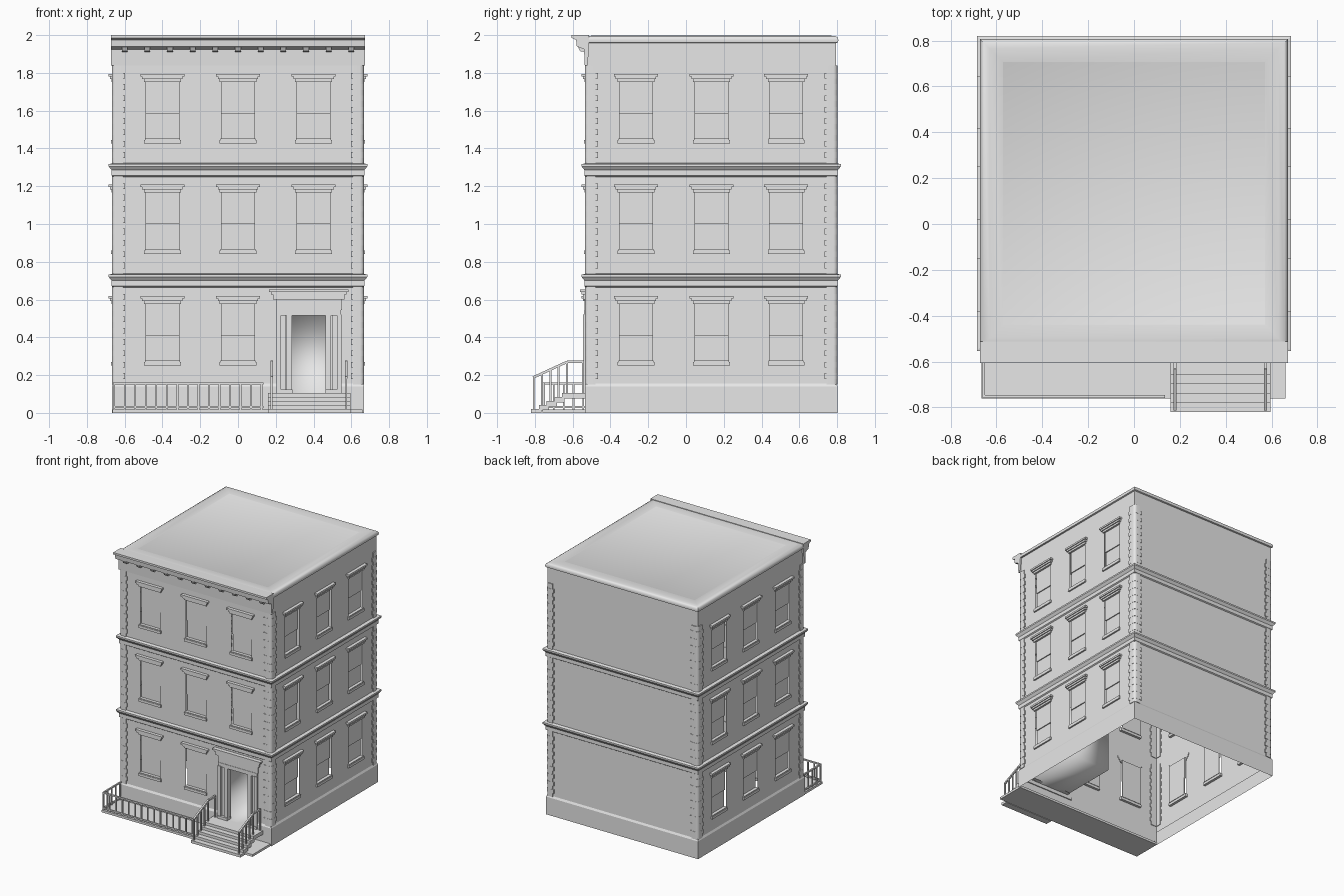
import bpy, bmesh, math
from mathutils import Vector

if "Cube" in bpy.data.objects:
    bpy.data.objects.remove(bpy.data.objects["Cube"])

stone = bpy.data.materials.new("grey_stone")
stone.diffuse_color = (0.8, 0.8, 0.8, 1)
stone.use_nodes = True
stone.node_tree.nodes["Principled BSDF"].inputs["Base Color"].default_value = stone.diffuse_color

X, YF, YB = 0.66, -0.528, 0.795          # wall planes


def finish(name, bm, smooth=None, recalc=True):
    if recalc:
        bmesh.ops.recalc_face_normals(bm, faces=bm.faces)
    me = bpy.data.meshes.new(name)
    bm.to_mesh(me)
    bm.free()
    me.materials.append(stone)
    ob = bpy.data.objects.new(name, me)
    bpy.context.collection.objects.link(ob)
    if smooth:
        bpy.ops.object.select_all(action='DESELECT')
        ob.select_set(True)
        bpy.context.view_layer.objects.active = ob
        bpy.ops.object.shade_smooth_by_angle(angle=math.radians(smooth))
    return ob


def prism(bm, bottom, top):
    a = [bm.verts.new(p) for p in bottom]
    b = [bm.verts.new(p) for p in top]
    n = len(a)
    for i in range(n):
        bm.faces.new((a[i], a[(i + 1) % n], b[(i + 1) % n], b[i]))
    bm.faces.new(a[::-1])
    bm.faces.new(b)


def box(bm, x0, x1, y0, y1, z0, z1):
    q = [(x0, y0), (x1, y0), (x1, y1), (x0, y1)]
    prism(bm, [(*p, z0) for p in q], [(*p, z1) for p in q])


def bar(bm, p, q, t):
    """square bar between two points"""
    p, q = Vector(p), Vector(q)
    d = (q - p).normalized()
    side = Vector((1, 0, 0)) if abs(d.x) < 0.9 else Vector((0, 1, 0))
    up = d.cross(side)
    c = [(side * a + up * b) * t / 2 for a, b in ((-1, -1), (1, -1), (1, 1), (-1, 1))]
    prism(bm, [p + v for v in c], [q + v for v in c])


def ring(profile, cap=False):
    """sweep (offset, z) points round the building outline"""
    bm = bmesh.new()
    loops = []
    for o, z in profile:
        loops.append([bm.verts.new(p) for p in (
            (-X - o, YF - o, z), (X + o, YF - o, z), (X + o, YB + o, z), (-X - o, YB + o, z))])
    for a, b in zip(loops, loops[1:]):
        for i in range(4):
            bm.faces.new((a[i], a[(i + 1) % 4], b[(i + 1) % 4], b[i]))
    if cap:
        bm.faces.new(loops[-1])
    return bm


def slice_at(bm, axis, values):
    n = Vector([float(i == axis) for i in range(3)])
    for v in values:
        bmesh.ops.bisect_plane(bm, geom=bm.verts[:] + bm.edges[:] + bm.faces[:],
                               plane_co=n * v, plane_no=n)


def cut_door(c):
    return c.y < YF + 0.01 and DX0 < c.x < DX1 and DZ0 < c.z < DZ1


DX0, DX1, DZ0, DZ1 = 0.205, 0.545, 0.105, 0.53   # entry opening
SILLS = (0.27, 0.86, 1.445)
HW, WH = 0.087, 0.315                            # window half width, height
FRONT, SIDE = (-0.4, 0.0, 0.4), (-0.265, 0.135, 0.53)

# Outer walls: open-bottomed shell with window and door openings
bm = ring([(0, 0.10), (0, 1.97)])
slice_at(bm, 0, [c + s * HW for c in FRONT for s in (-1, 1)] + [DX0, DX1])
slice_at(bm, 1, [c + s * HW for c in SIDE for s in (-1, 1)])
slice_at(bm, 2, [s + h for s in SILLS for h in (0, WH)] + [DZ0, DZ1])


def in_hole(c):
    for i, s in enumerate(SILLS):
        if s < c.z < s + WH:
            if c.y < YF + 0.01:
                if any(abs(c.x - u) < HW for u in (FRONT[:2] if i == 0 else FRONT)):
                    return True
            elif abs(c.x) > X - 0.01 and any(abs(c.y - u) < HW for u in SIDE):
                return True
    return cut_door(c)


bmesh.ops.delete(bm, geom=[f for f in bm.faces if in_hole(f.calc_center_median())], context='FACES')
finish("walls", bm, recalc=False)

# Plinth, broken at the entry
bm = ring([(0.008, 0), (0.008, 0.14), (0, 0.155)])
slice_at(bm, 0, [DX0, DX1])
slice_at(bm, 2, [DZ0])
bmesh.ops.delete(bm, geom=[f for f in bm.faces if cut_door(f.calc_center_median() + Vector((0, 0.009, 0)))],
                 context='FACES')
finish("plinth", bm, recalc=False)

# Storey bands and roof
for name, z in (("lower_band", 0.665), ("upper_band", 1.25)):
    finish(name, ring([(0, z), (0.009, z + 0.006), (0.009, z + 0.035), (0.015, z + 0.042),
                       (0.025, z + 0.055), (0.025, z + 0.067), (0, z + 0.072)]), recalc=False)
finish("roof", ring([(0, 1.958), (0.01, 1.962), (0.012, 1.975), (0.007, 1.988), (-0.005, 1.995),
                     (-0.03, 1.997), (-0.088, 1.993), (-0.09, 1.992)], True), 40, recalc=False)

# Front cornice and brackets
bm = bmesh.new()
prof = [(-0.52, 1.84), (-0.536, 1.84), (-0.54, 1.925), (-0.578, 1.94), (-0.582, 1.975),
        (-0.605, 1.985), (-0.605, 2.0), (-0.513, 2.0), (-0.513, 1.96)]
prism(bm, [(-0.672, *p) for p in prof], [(0.672, *p) for p in prof])
finish("cornice", bm)
bm = bmesh.new()
for i in range(11):
    x = -0.6 + 0.12 * i
    prism(bm, [(x - 0.015, y, z) for y, z in ((-0.53, 1.91), (-0.56, 1.915), (-0.575, 1.942), (-0.53, 1.942))],
          [(x + 0.015, y, z) for y, z in ((-0.53, 1.91), (-0.56, 1.915), (-0.575, 1.942), (-0.53, 1.942))])
finish("cornice_brackets", bm)

# Rounded quoins on the four corners
bm = bmesh.new()


def corner(sx, sy, w, z0, z1, e):
    cx, cy, r = sx * (X + e), (YB + e if sy > 0 else YF - e), 0.022
    pts = [(cx - sx * w, cy)]
    for k in range(6):
        a = math.pi / 2 * k / 5
        pts.append((cx - sx * r * (1 - math.sin(a)), cy - sy * r * (1 - math.cos(a))))
    pts += [(cx, cy - sy * w), (cx - sx * 0.012, cy - sy * w), (cx - sx * 0.012, cy - sy * 0.012),
            (cx - sx * w, cy - sy * 0.012)]
    prism(bm, [(*p, z0) for p in pts], [(*p, z1) for p in pts])


for sx in (-1, 1):
    for sy in (-1, 1):
        for z0 in (0.15, 0.735, 1.32):
            corner(sx, sy, 0.057, z0, z0 + 0.52, 0.007)
            for k in range(8):
                corner(sx, sy, 0.069, z0 + 0.03 + 0.06 * k, z0 + 0.06 + 0.06 * k, 0.008)
finish("quoins", bm, 40)

# Windows: local axes are along the wall, outwards, up
places = [("front", u, i) for i in range(3) for u in (FRONT[:2] if i == 0 else FRONT)]
places += [(s, u, i) for s in ("left", "right") for i in range(3) for u in SIDE]
sashes, trims = bmesh.new(), bmesh.new()
for side, u, i in places:
    s = SILLS[i]

    def wbox(bm, hw, d0, d1, z0, z1):
        if side == "front":
            box(bm, u - hw, u + hw, YF - d1, YF - d0, s + z0, s + z1)
        else:
            k = 1 if side == "right" else -1
            a, b = sorted((k * (X + d0), k * (X + d1)))
            box(bm, a, b, u - hw, u + hw, s + z0, s + z1)

    wbox(sashes, HW, -0.020, -0.008, 0.14, WH)       # upper sash
    wbox(sashes, HW, -0.024, -0.016, 0, 0.14)        # lower sash
    wbox(sashes, HW, -0.016, -0.008, 0.14, 0.148)    # meeting rail
    wbox(trims, 0.097, -0.02, 0.012, -0.02, 0)       # sill
    wbox(trims, 0.092, -0.02, 0.008, 0, 0.007)
    wbox(trims, 0.097, -0.005, 0.010, 0.307, 0.322)  # stepped hood
    wbox(trims, 0.107, -0.005, 0.018, 0.322, 0.336)
    wbox(trims, 0.116, -0.005, 0.025, 0.336, 0.350)
finish("window_sashes", sashes)
finish("window_trims", trims)

# Vestibule behind the door opening, open to the street
bm = bmesh.new()
box(bm, DX0, DX1, YF, -0.05, DZ0, DZ1)
bm.faces.ensure_lookup_table()
bmesh.ops.delete(bm, geom=[f for f in bm.faces if f.calc_center_median().y < YF + 0.01], context='FACES')
bmesh.ops.reverse_faces(bm, faces=bm.faces)
for f in bm.faces:
    f.smooth = True
finish("vestibule", bm, recalc=False)

# Entry surround: pilasters, side panels, lintel and hood, mirrored about the door
bm = bmesh.new()
c = 0.375
for k in (-1, 1):
    for a, b, y0 in ((0.148, 0.172, -0.545), (0.122, 0.150, -0.525), (0.088, 0.118, -0.54)):
        x0, x1 = sorted((c + k * a, c + k * b))
        box(bm, x0, x1, y0, -0.50, DZ0, 0.52)
    x0, x1 = sorted((c + k * 0.09, c + k * 0.17))
    box(bm, x0, x1, -0.515, -0.495, DZ0, 0.52)
    box(bm, x0 - 0.003, x1 + 0.003, -0.549, -0.50, DZ0, 0.125)
box(bm, c - 0.17, c + 0.17, -0.54, -0.50, 0.515, 0.545)
box(bm, c - 0.175, c + 0.175, -0.537, -0.52, 0.545, 0.60)
box(bm, c - 0.19, c + 0.19, -0.545, -0.52, 0.60, 0.628)
box(bm, c - 0.20, c + 0.20, -0.552, -0.52, 0.628, 0.640)
box(bm, c - 0.21, c + 0.21, -0.56, -0.52, 0.640, 0.652)
finish("entry_surround", bm)

# Front paving and steps
bm = bmesh.new()
box(bm, -0.665, 0.66, -0.76, YF, 0, 0.018)
finish("paving", bm)
bm = bmesh.new()
for i in range(5):
    y0 = -0.82 + 0.041 * i
    box(bm, 0.16, 0.595, y0, y0 + 0.055 if i < 4 else YF, max(0, 0.021 * i - 0.008), 0.021 * (i + 1))
finish("steps", bm)

# Stair handrails
bm = bmesh.new()
for x in (0.178, 0.573):
    path = [(x, -0.81, 0.187), (x, -0.63, 0.27), (x, -0.54, 0.27)]
    for p, q in zip(path, path[1:]):
        bar(bm, p, q, 0.013)
    for y, z0, z1 in ((-0.806, 0.02, 0.19), (-0.762, 0.04, 0.207), (-0.718, 0.06, 0.228),
                      (-0.674, 0.08, 0.248), (-0.63, 0.10, 0.27), (-0.545, 0.10, 0.27)):
        bar(bm, (x, y, z0), (x, y, z1), 0.010)
finish("handrails", bm)

# Area fence along the front and left edge
bm = bmesh.new()
for z in (0.032, 0.155):
    bar(bm, (-0.66, -0.752, z), (0.135, -0.752, z), 0.011)
    bar(bm, (-0.655, -0.752, z), (-0.655, -0.535, z), 0.011)
for i in range(15):
    x = -0.655 + 0.0557 * i
    bar(bm, (x, -0.752, 0.018), (x, -0.752, 0.155), 0.009)
for i in range(1, 5):
    y = -0.752 + 0.052 * i
    bar(bm, (-0.655, y, 0.018), (-0.655, y, 0.155), 0.009)
finish("area_fence", bm)
